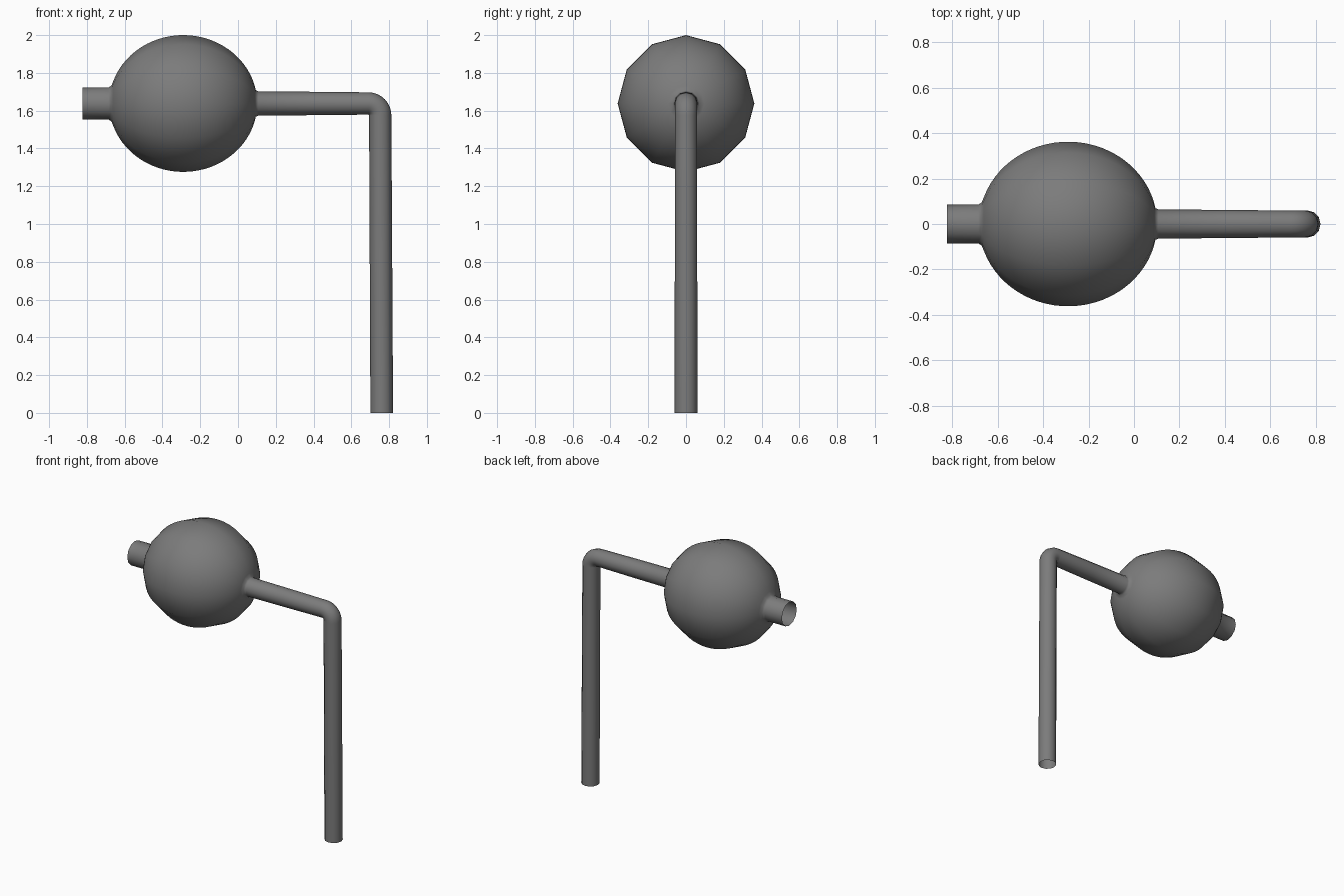
import bpy, bmesh
from math import sin, cos, pi, radians

if "Cube" in bpy.data.objects:
    bpy.data.objects.remove(bpy.data.objects["Cube"])

SIDES = 12
Z = 1.638                     # height of the horizontal axis


def loft(name, rings):
    """Open-ended skin through rings of (x, z, radius, downward tilt)."""
    bm = bmesh.new()
    loops = []
    for x, z, r, tilt in rings:
        loop = []
        for i in range(SIDES):
            a = 2 * pi * i / SIDES
            up = r * cos(a)
            loop.append(bm.verts.new((x + up * sin(tilt), r * sin(a), z + up * cos(tilt))))
        loops.append(loop)
    for a, b in zip(loops, loops[1:]):
        for i in range(SIDES):
            j = (i + 1) % SIDES
            bm.faces.new((a[i], a[j], b[j], b[i]))
    bmesh.ops.recalc_face_normals(bm, faces=bm.faces[:])
    me = bpy.data.meshes.new(name)
    bm.to_mesh(me)
    bm.free()
    ob = bpy.data.objects.new(name, me)
    bpy.context.collection.objects.link(ob)
    bpy.context.view_layer.objects.active = ob
    ob.select_set(True)
    bpy.ops.object.shade_smooth_by_angle(angle=radians(80))
    ob.select_set(False)
    return ob


# Short wide mouth on the left, flaring slightly into the bowl
rings = [(-0.822, Z, 0.085, 0), (-0.685, Z, 0.085, 0), (-0.67, Z, 0.095, 0)]

# Round bowl, slightly longer than wide
N = 28
t0, t1 = pi - 0.33, 0.27
for i in range(N + 1):
    t = t0 + (t1 - t0) * i / N
    rings.append((-0.29 + 0.392 * cos(t), Z, 0.362 * sin(t), 0))

# Thin stem running right
rings += [(0.094, Z, 0.07, 0), (0.108, Z, 0.064, 0), (0.4, Z, 0.062, 0)]

# Tight elbow
for i in range(9):
    a = pi / 2 * i / 8
    rings.append((0.69 + 0.063 * sin(a), Z - 0.063 + 0.063 * cos(a), 0.059, a))

# Long stem down to the ground
rings.append((0.761, 0, 0.06, pi / 2))

pipe = loft("bulb_pipe", rings)

# Dark grey colour
dark = bpy.data.materials.new("dark_grey")
dark.diffuse_color = (0.2, 0.2, 0.2, 1)
dark.use_nodes = True
dark.node_tree.nodes["Principled BSDF"].inputs["Base Color"].default_value = dark.diffuse_color
pipe.data.materials.append(dark)
